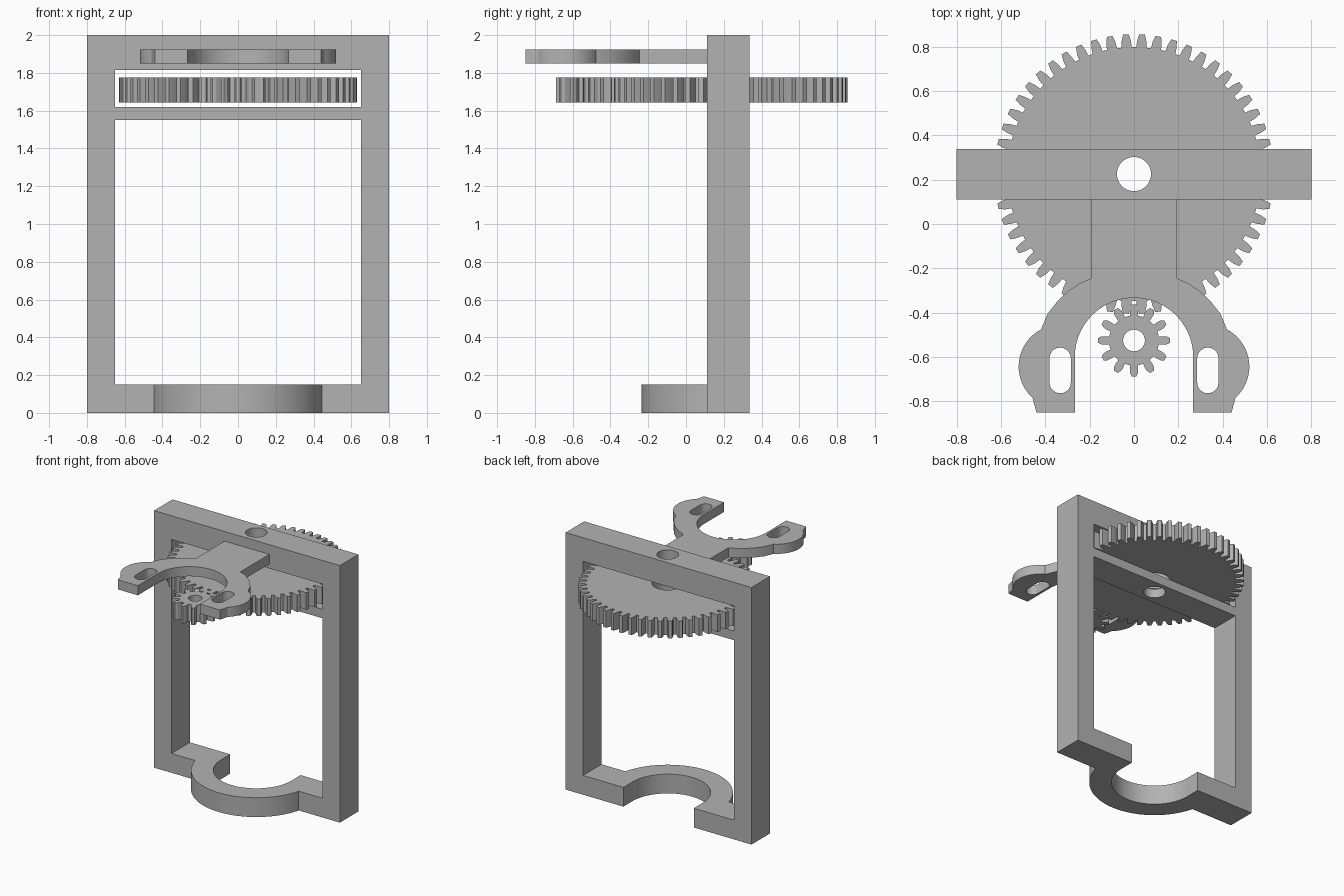
import bpy, bmesh
from math import sin, cos, pi, radians
from mathutils import Matrix

old = bpy.data.objects.get("Cube")
if old:
    bpy.data.objects.remove(old, do_unlink=True)

grey = bpy.data.materials.new("plain grey")
grey.use_nodes = True
colour = (0.45, 0.45, 0.45, 1)
grey.diffuse_color = colour
grey.node_tree.nodes["Principled BSDF"].inputs["Base Color"].default_value = colour

AXIS_Y = 0.225      # shaft position


def arc(cx, cy, r, start, end, n=32):
    """Points along an arc, angles in degrees."""
    angles = [radians(start + (end - start) * i / n) for i in range(n + 1)]
    return [(cx + r * cos(a), cy + r * sin(a)) for a in angles]


def circle(cx, cy, r, n=48):
    return arc(cx, cy, r, 0, 360, n)[:-1]


def rect(x0, y0, x1, y1):
    return [(x0, y0), (x1, y0), (x1, y1), (x0, y1)]


def plate(name, loops, low, high, upright=False):
    """Extrude an outline with holes: along z, or along y when upright."""
    curve = bpy.data.curves.new(name, 'CURVE')
    curve.dimensions = '2D'
    curve.fill_mode = 'BOTH'
    curve.extrude = (high - low) / 2
    for loop in loops:
        spline = curve.splines.new('POLY')
        spline.points.add(len(loop) - 1)
        for point, (x, y) in zip(spline.points, loop):
            point.co = (x, y, 0, 1)
        spline.use_cyclic_u = True
    temp = bpy.data.objects.new("temp", curve)
    bpy.context.collection.objects.link(temp)
    graph = bpy.context.evaluated_depsgraph_get()
    mesh = bpy.data.meshes.new_from_object(temp.evaluated_get(graph))
    bpy.data.objects.remove(temp, do_unlink=True)
    middle = (low + high) / 2
    if upright:
        mesh.transform(Matrix.Translation((0, middle, 0)) @ Matrix.Rotation(pi / 2, 4, 'X'))
    else:
        mesh.transform(Matrix.Translation((0, 0, middle)))
    bm = bmesh.new()
    bm.from_mesh(mesh)
    bmesh.ops.remove_doubles(bm, verts=bm.verts, dist=1e-5)
    bmesh.ops.dissolve_limit(bm, angle_limit=0.001, verts=bm.verts, edges=bm.edges)
    bmesh.ops.recalc_face_normals(bm, faces=bm.faces)
    bm.to_mesh(mesh)
    bm.free()
    mesh.materials.clear()
    mesh.materials.append(grey)
    obj = bpy.data.objects.new(name, mesh)
    bpy.context.collection.objects.link(obj)
    return obj


def combine(target, tool, operation):
    """Apply a boolean and remove the tool."""
    mod = target.modifiers.new(operation, 'BOOLEAN')
    mod.operation = operation
    mod.solver = 'EXACT'
    mod.object = tool
    graph = bpy.context.evaluated_depsgraph_get()
    mesh = bpy.data.meshes.new_from_object(target.evaluated_get(graph))
    target.modifiers.clear()
    target.data = mesh
    bpy.data.objects.remove(tool, do_unlink=True)


def gear_outline(cy, teeth, profile, phase):
    """Repeat a half-tooth profile of (radius, half width) around a centre."""
    points = []
    tooth = [(r, -w) for r, w in profile] + [(r, w) for r, w in reversed(profile)]
    for i in range(teeth):
        a = 2 * pi * (i + phase) / teeth
        for r, w in tooth:
            points.append((r * cos(a) - w * sin(a), cy + r * sin(a) + w * cos(a)))
    return points


# Upright frame with two windows
frame = plate("frame", [rect(-0.8, 0, 0.8, 2), rect(-0.65, 0.15, 0.65, 1.55),
                        rect(-0.65, 1.62, 0.65, 1.815)], 0.11, 0.337, upright=True)

# Half-round cradle at the foot, open at the back
cradle = plate("cradle", [arc(0, AXIS_Y, 0.46, 180, 360, 48)], 0, 0.15)
combine(frame, cradle, 'UNION')
opening = arc(0, AXIS_Y, 0.303, 180, 360, 48) + [(0.303, 0.5), (-0.303, 0.5)]
combine(frame, plate("cradle_cutter", [opening], -0.1, 0.152), 'DIFFERENCE')

# Shaft bore through the top and middle bars
combine(frame, plate("bore_cutter", [circle(0, AXIS_Y, 0.077)], 1.4, 2.2), 'DIFFERENCE')

# Large gear in the upper window
big_tooth = [(0.572, 0.023), (0.6, 0.021), (0.63, 0.013)]
large_gear = plate("large_gear", [gear_outline(AXIS_Y, 54, big_tooth, 0),
                                  circle(0, AXIS_Y, 0.11)], 1.642, 1.775)

# Pinion meshing with it
PINION_Y = -0.525
small_tooth = [(0.112, 0.017), (0.13, 0.019), (0.148, 0.018), (0.163, 0.01)]
pinion = plate("pinion", [gear_outline(PINION_Y, 12, small_tooth, 0),
                          circle(0, PINION_Y, 0.049)], 1.642, 1.775)

# Motor bracket: neck, arch, and slotted ears
right_side = [(0.193, 0.112), (0.193, -0.245), (0.25, -0.27), (0.3, -0.305),
              (0.345, -0.348), (0.39, -0.405)]
right_side += arc(0.33, -0.643, 0.19, 62, -48, 20) + [(0.44, -0.85), (0.267, -0.85)]
arch = arc(0, -0.6, 0.267, 0, 180, 40)
outline = right_side + arch + [(-x, y) for x, y in reversed(right_side)]


def slot(x):
    return arc(x, -0.605, 0.048, 0, 180, 10) + arc(x, -0.715, 0.048, 180, 360, 10)


bracket = plate("motor_bracket", [outline, slot(-0.333), slot(0.333)], 1.85, 1.925)

# Smooth the round walls, keep edges sharp
bpy.ops.object.select_all(action='DESELECT')
for obj in (frame, large_gear, pinion, bracket):
    obj.select_set(True)
bpy.context.view_layer.objects.active = frame
bpy.ops.object.shade_smooth_by_angle(angle=radians(20))
